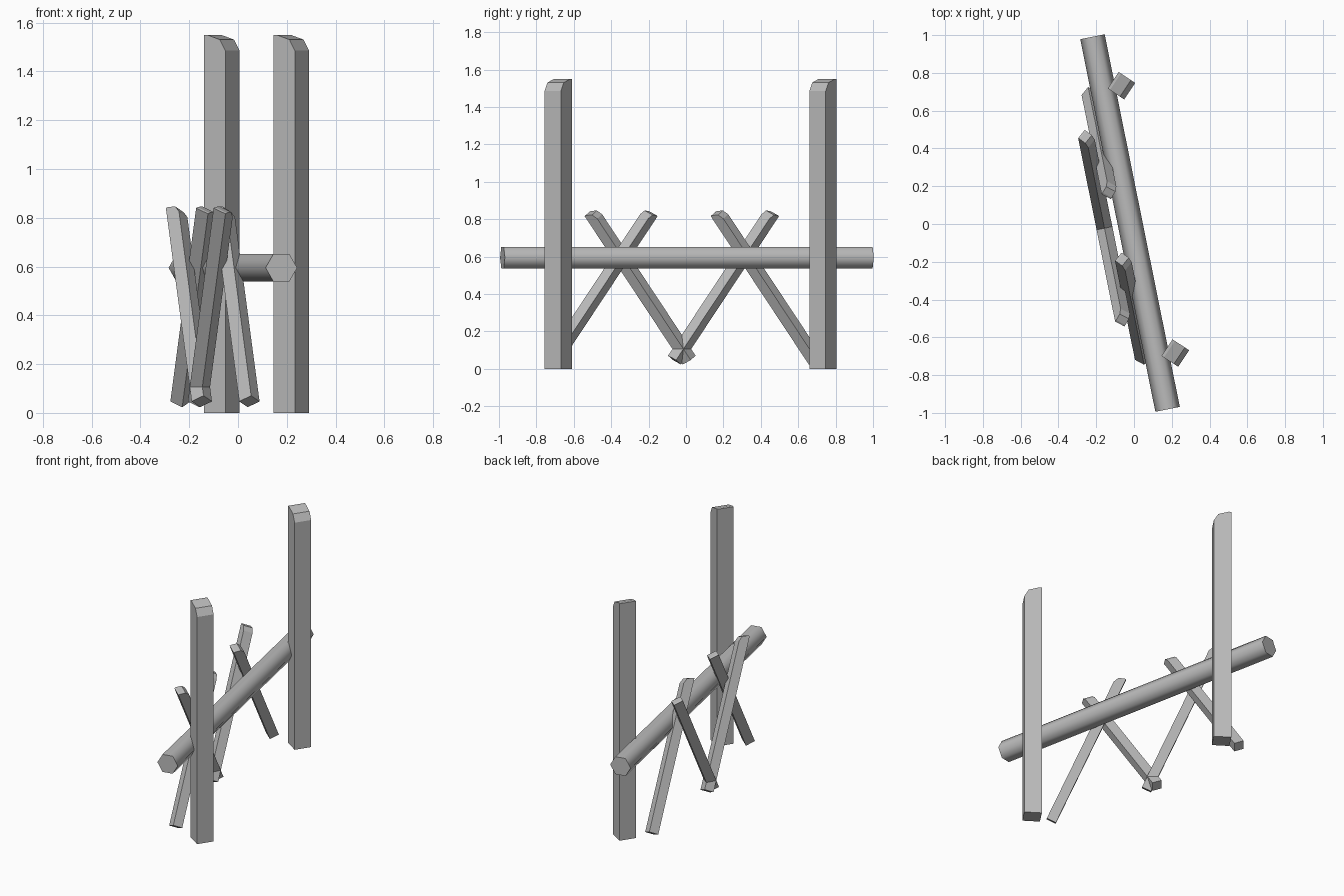
import bpy, bmesh, math
from mathutils import Vector, Matrix

cube = bpy.data.objects.get("Cube")
if cube:
    bpy.data.objects.remove(cube, do_unlink=True)

wood = bpy.data.materials.new("plain grey")
wood.use_nodes = True
grey = (0.5, 0.5, 0.5, 1)
wood.diffuse_color = grey
wood.node_tree.nodes["Principled BSDF"].inputs["Base Color"].default_value = grey

# The whole rail is turned a little about the vertical: v across, u along
FRAME = Matrix.Translation((-0.021, 0.005, 0)) @ Matrix.Rotation(math.radians(11.4), 4, 'Z')
ACROSS = Vector((1, 0, 0))


def finish(name, bm):
    bmesh.ops.recalc_face_normals(bm, faces=bm.faces)
    bm.transform(FRAME)
    mesh = bpy.data.meshes.new(name)
    bm.to_mesh(mesh)
    bm.free()
    mesh.materials.append(wood)
    obj = bpy.data.objects.new(name, mesh)
    bpy.context.collection.objects.link(obj)
    return obj


def bar(name, bottom, top, upper, side, inset, drop):
    """Square bar set diamond-wise, with one top edge rounded off."""
    bottom, top = Vector(bottom), Vector(top)
    length = (top - bottom).length
    z = (top - bottom).normalized()
    x = (upper + ACROSS).normalized()
    y = z.cross(x)
    h = side / 2
    profile = [(-h, 0), (h, 0), (h, length - drop),
               (h - inset * 0.3, length - drop * 0.3),
               (h - inset, length), (-h, length)]
    bm = bmesh.new()
    face = bm.faces.new([bm.verts.new(bottom + x * a - y * h + z * b) for a, b in profile])
    ext = bmesh.ops.extrude_face_region(bm, geom=[face], use_keep_orig=True)
    moved = [g for g in ext["geom"] if isinstance(g, bmesh.types.BMVert)]
    bmesh.ops.translate(bm, verts=moved, vec=y * side)
    return finish(name, bm)


# Long six-sided rail
bm = bmesh.new()
bmesh.ops.create_cone(bm, cap_ends=True, segments=6, radius1=0.066, radius2=0.066, depth=2.012)
corner = max(bm.verts, key=lambda v: v.co.x).co
bm.transform(Matrix.Rotation(-math.atan2(corner.y, corner.x), 4, 'Z'))
bm.transform(Matrix.Translation((0, 0, 0.595)) @ Matrix.Rotation(math.pi / 2, 4, 'X'))
rail = finish("rail", bm)
bpy.ops.object.select_all(action='DESELECT')
rail.select_set(True)
bpy.context.view_layer.objects.active = rail
bpy.ops.object.shade_smooth_by_angle(angle=math.radians(65))

for s, end in ((-1, "front"), (1, "back")):
    # Upright post beside the rail
    bar(end + "_post", (0.099, s * 0.722, 0), (0.099, s * 0.722, 1.55),
        Vector((0, -1, 0)), 0.105, 0.09, 0.065)
    # Crossed braces: outer one leans to the end, inner one to the middle
    for name, across, low, high in (("outer_brace", -0.138, -0.04, 0.495),
                                    ("inner_brace", -0.075, 0.715, 0.18)):
        foot = Vector((across, s * low, 0.047))
        head = Vector((across, s * high, 0.84))
        d = (head - foot).normalized()
        upper = Vector((0, -d.z, d.y)) * (1 if d.y > 0 else -1)
        bar(end + "_" + name, foot, head, upper, 0.06, 0.05, 0.045)
